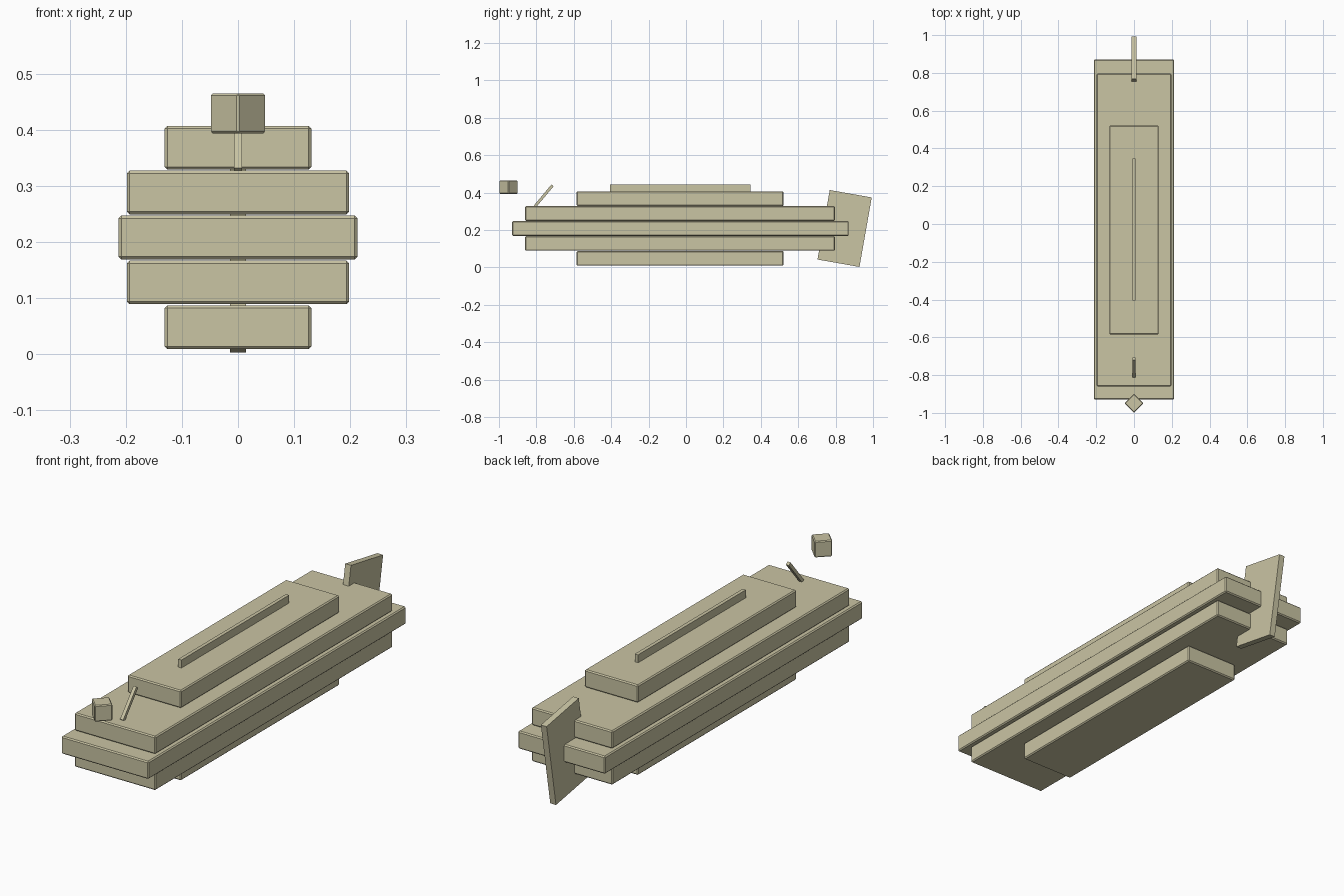
import bpy
from math import radians

default = bpy.data.objects.get("Cube")
if default:
    bpy.data.objects.remove(default, do_unlink=True)

khaki = bpy.data.materials.new("khaki")
khaki.use_nodes = True
colour = (0.59, 0.555, 0.37, 1)
khaki.diffuse_color = colour
khaki.node_tree.nodes["Principled BSDF"].inputs["Base Color"].default_value = colour


def box(name, center, size, rotation=(0, 0, 0), bevel=0.0):
    """Flat-shaded box with optional chamfered edges."""
    bpy.ops.mesh.primitive_cube_add(size=1, location=center)
    obj = bpy.context.object
    obj.name = name
    obj.scale = size
    bpy.ops.object.transform_apply(location=False, rotation=False, scale=True)
    obj.rotation_euler = [radians(a) for a in rotation]
    obj.data.materials.append(khaki)
    if bevel:
        mod = obj.modifiers.new("chamfer", "BEVEL")
        mod.width = bevel
        mod.segments = 1
    return obj


# Stacked hull slabs, symmetric about the widest middle one
MID_Z, STEP, THICK = 0.208, 0.08, 0.078
tiers = [("middle", 0.426, -0.93, 0.87),
         ("inner", 0.396, -0.86, 0.797),
         ("outer", 0.262, -0.585, 0.522)]
for level, (label, width, front, back) in enumerate(tiers):
    for side, word in ((1, "upper"), (-1, "lower")):
        if level == 0 and side < 0:
            continue
        name = "middle_slab" if level == 0 else f"{word}_{label}_slab"
        box(name, (0, (front + back) / 2, MID_Z + side * level * STEP),
            (width, back - front, THICK), bevel=0.005)

# Thin ridge along the top
box("top_ridge", (0, -0.03, 0.422), (0.016, 0.752, 0.04))

# Tilted tail fin
box("tail_fin", (0, 0.848, 0.208), (0.028, 0.228, 0.377), rotation=(-10, 0, 0))

# Leaning rod on the front deck
box("front_rod", (0, -0.76, 0.383), (0.015, 0.015, 0.146), rotation=(-40, 0, 0))

# Floating cube ahead of the bow, turned corner first
box("bow_cube", (0, -0.949, 0.429), (0.072, 0.072, 0.072),
    rotation=(0, 0, 45), bevel=0.004)
